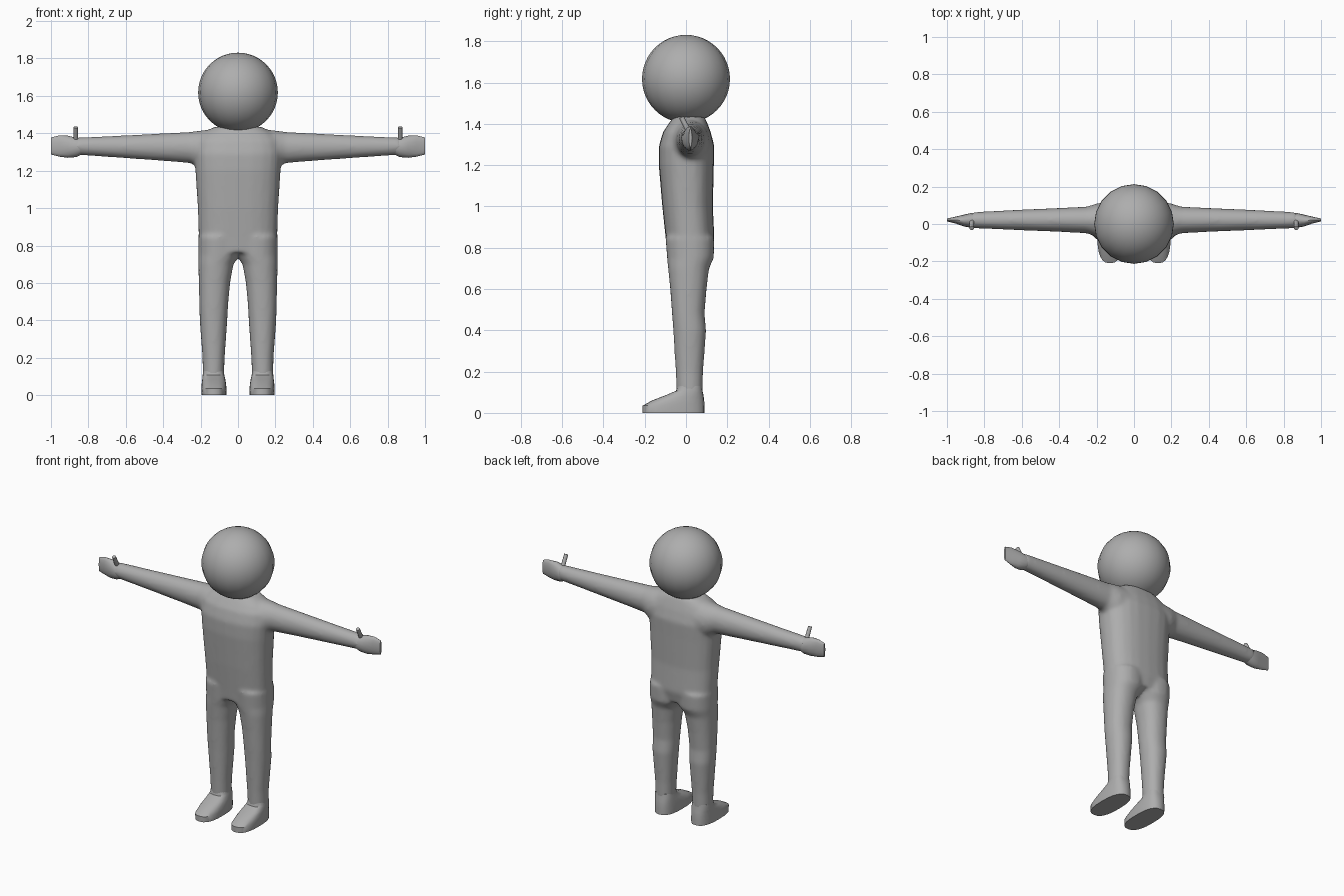
import bpy, bmesh, math
from mathutils import Vector

if "Cube" in bpy.data.objects:
    bpy.data.objects.remove(bpy.data.objects["Cube"], do_unlink=True)

grey = bpy.data.materials.new("plain grey")
grey.use_nodes = True
grey.diffuse_color = (0.42, 0.42, 0.42, 1)
bsdf = next(n for n in grey.node_tree.nodes if n.type == "BSDF_PRINCIPLED")
bsdf.inputs["Base Color"].default_value = grey.diffuse_color


def loft(bm, axis, rings, side=1, power=2.0, sides=24):
    """Bridge rounded rings (t, a0, a1, b0, b1) along z (a=x, b=y) or x (a=y, b=z)."""
    rows = []
    for t, a0, a1, b0, b1 in rings:
        row = []
        for i in range(sides):
            ang = math.tau * i / sides
            c, s = math.cos(ang), math.sin(ang)
            a = (a0 + a1) / 2 + (a1 - a0) / 2 * math.copysign(abs(c) ** (2 / power), c)
            b = (b0 + b1) / 2 + (b1 - b0) / 2 * math.copysign(abs(s) ** (2 / power), s)
            x, y, z = (a, b, t) if axis == "z" else (t, a, b)
            row.append(bm.verts.new((side * x, y, z)))
        rows.append(row)
    faces = [bm.faces.new(rows[0]), bm.faces.new(rows[-1])]
    for low, high in zip(rows, rows[1:]):
        for i in range(sides):
            j = (i + 1) % sides
            faces.append(bm.faces.new((low[i], low[j], high[j], high[i])))
    bmesh.ops.recalc_face_normals(bm, faces=faces)


def finish(name, bm, angle=40):
    mesh = bpy.data.meshes.new(name)
    bm.to_mesh(mesh)
    bm.free()
    obj = bpy.data.objects.new(name, mesh)
    bpy.context.collection.objects.link(obj)
    mesh.materials.append(grey)
    bpy.ops.object.select_all(action="DESELECT")
    obj.select_set(True)
    bpy.context.view_layer.objects.active = obj
    bpy.ops.object.shade_smooth_by_angle(angle=math.radians(angle))
    return obj


torso = [(0.76, -.205, .205, -.09, .12), (0.84, -.21, .21, -.098, .138),
         (1.0, -.215, .215, -.115, .13), (1.2, -.228, .228, -.132, .135),
         (1.29, -.235, .235, -.132, .138), (1.36, -.225, .225, -.112, .12),
         (1.40, -.19, .19, -.085, .105), (1.435, -.125, .125, -.06, .09)]
leg = [(0.09, .075, .188, -.045, .08), (0.2, .071, .19, -.05, .083),
       (0.4, .057, .205, -.062, .098), (0.48, .053, .207, -.068, .09),
       (0.6, .042, .21, -.077, .1), (0.7, .024, .212, -.087, .112),
       (0.75, -.01, .212, -.092, .135), (0.85, -.01, .212, -.1, .138)]
arm = [(0.12, -.09, .12, 1.18, 1.425), (0.2, -.07, .11, 1.205, 1.415),
       (0.25, -.05, .093, 1.24, 1.408), (0.4, -.042, .086, 1.252, 1.4),
       (0.65, -.032, .075, 1.27, 1.387), (0.87, -.022, .063, 1.285, 1.377)]
hand = [(0.83, -.02, .06, 1.29, 1.37), (0.865, -.021, .06, 1.273, 1.376),
        (0.91, -.013, .05, 1.269, 1.387), (0.955, .003, .039, 1.275, 1.389),
        (1.0, .014, .029, 1.287, 1.377)]
foot = [(0, .062, .195, -.21, .09), (0.035, .061, .196, -.21, .09),
        (0.06, .064, .194, -.165, .088), (0.085, .068, .191, -.1, .085),
        (0.107, .073, .189, -.048, .08), (0.13, .077, .186, -.042, .078)]

# Torso, legs and arms blended into one skin
bm = bmesh.new()
loft(bm, "z", torso, power=2.5)
for side in (1, -1):
    loft(bm, "z", leg, side, power=2.2)
    loft(bm, "x", arm, side)
body = finish("body", bm, 180)
remesh = body.modifiers.new("blend", "REMESH")
remesh.mode = "VOXEL"
remesh.voxel_size = 0.011
remesh.use_smooth_shade = True
smooth = body.modifiers.new("soften", "SMOOTH")
smooth.factor = 0.5
smooth.iterations = 8

# Head
bm = bmesh.new()
bmesh.ops.create_uvsphere(bm, u_segments=20, v_segments=24, radius=0.213)
bmesh.ops.translate(bm, verts=bm.verts, vec=(0, 0, 1.618))
finish("head", bm)

# Hands, thumbs and feet
for side, label in ((1, "left"), (-1, "right")):
    bm = bmesh.new()
    loft(bm, "x", hand, side, sides=16)
    finish(label + "_hand", bm)

    bm = bmesh.new()
    base, tip = Vector((side * .867, .025, 1.34)), Vector((side * .867, -.022, 1.432))
    bmesh.ops.create_cone(bm, cap_ends=True, segments=10, radius1=.014,
                          radius2=.012, depth=(tip - base).length)
    turn = (tip - base).to_track_quat("Z", "Y").to_matrix()
    bmesh.ops.rotate(bm, verts=bm.verts, cent=(0, 0, 0), matrix=turn)
    bmesh.ops.translate(bm, verts=bm.verts, vec=(base + tip) / 2)
    finish(label + "_thumb", bm)

    bm = bmesh.new()
    loft(bm, "z", foot, side, power=2.6)
    finish(label + "_foot", bm)
